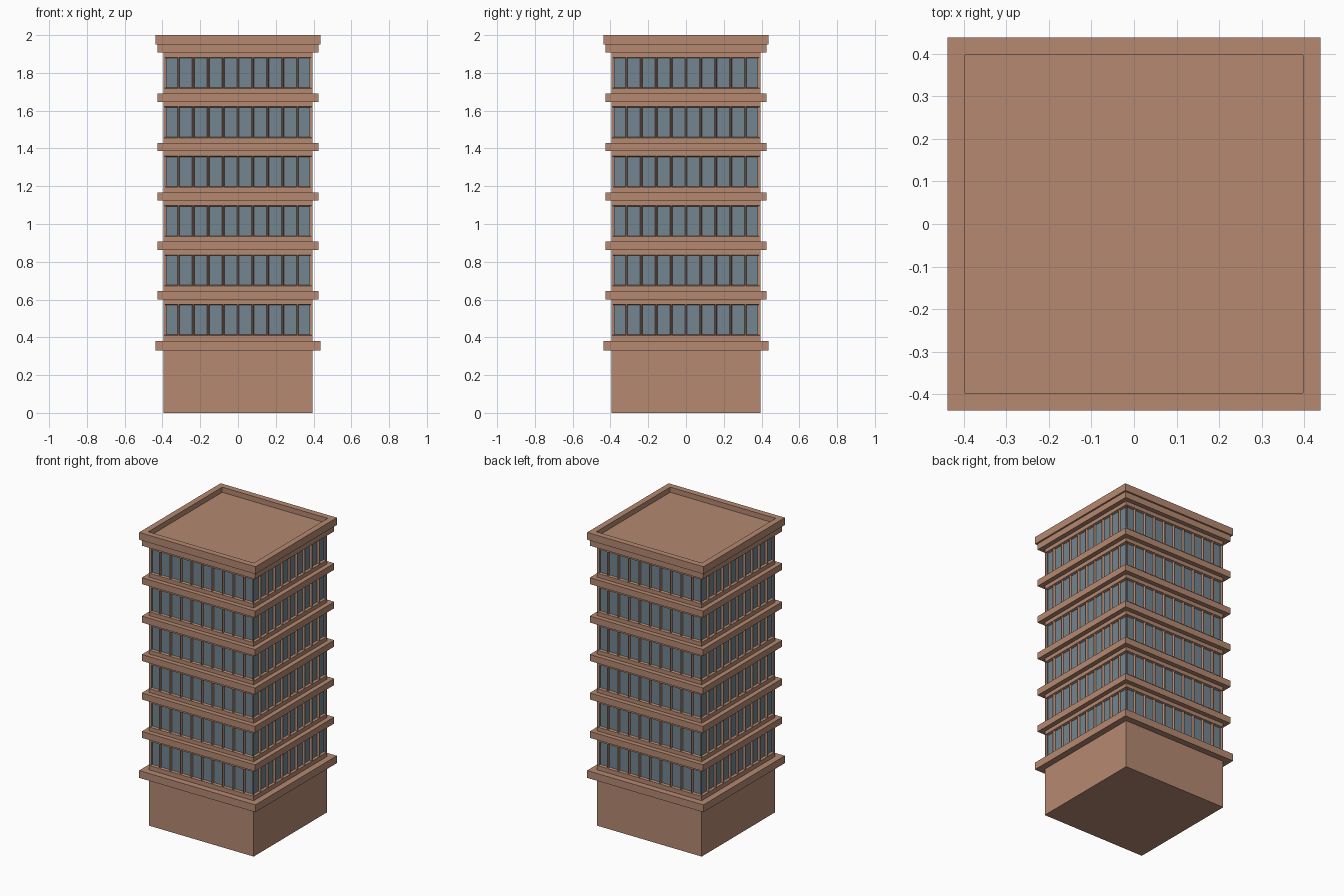
import bpy, bmesh
from mathutils import Matrix, Vector

if "Cube" in bpy.data.objects:
    bpy.data.objects.remove(bpy.data.objects["Cube"])

def material(name, rgb):
    m = bpy.data.materials.new(name)
    m.diffuse_color = (*rgb, 1)
    m.use_nodes = True
    m.node_tree.nodes["Principled BSDF"].inputs["Base Color"].default_value = m.diffuse_color
    return m

STONE = material("stone", (0.46, 0.25, 0.165))
GLASS = material("glass", (0.17, 0.235, 0.28))

def finish(bm, name, mats):
    me = bpy.data.meshes.new(name)
    bm.to_mesh(me)
    bm.free()
    for m in mats:
        me.materials.append(m)
    ob = bpy.data.objects.new(name, me)
    bpy.context.collection.objects.link(ob)
    return ob

def block(bm, half, z0, z1):
    mat = Matrix.Translation((0, 0, (z0 + z1) / 2)) @ Matrix.Diagonal((2 * half, 2 * half, z1 - z0, 1))
    return bmesh.ops.create_cube(bm, size=1, matrix=mat)["verts"]

def slab(name, half, z0, z1):
    bm = bmesh.new()
    block(bm, half, z0, z1)
    return finish(bm, name, [STONE])

WALL, BAND, RIM = 0.394, 0.426, 0.4375
FLOORS, PITCH, BAYS = 6, 0.2615, 10

def window_storey(name, z0, z1, sill, head):
    """Square ring of wall, each side split into bays with recessed glass."""
    bm = bmesh.new()
    bays = []
    levels = [z0, sill, head, z1]
    for side in range(4):
        rot = Matrix.Rotation(side * 1.5707963267948966, 3, 'Z')
        for i in range(BAYS):
            xa, xb = [WALL * (2 * k / BAYS - 1) for k in (i, i + 1)]
            for j in range(3):
                za, zb = levels[j], levels[j + 1]
                pts = [(xa, za), (xb, za), (xb, zb), (xa, zb)]
                f = bm.faces.new([bm.verts.new(rot @ Vector((x, -WALL, z))) for x, z in pts])
                if j == 1:
                    bays.append(f)
    bmesh.ops.remove_doubles(bm, verts=bm.verts[:], dist=1e-5)
    bm.normal_update()
    bays = [f for f in bays if f.is_valid]
    # flat mullion face, then a sloped reveal down to the pane
    bmesh.ops.inset_individual(bm, faces=bays, thickness=0.003, depth=0)
    bm.normal_update()
    bmesh.ops.inset_individual(bm, faces=bays, thickness=0.006, depth=-0.015)
    for f in bays:
        f.material_index = 1
    # join the flat wall strips above and below the windows
    bmesh.ops.dissolve_limit(bm, angle_limit=0.01, verts=bm.verts[:], edges=bm.edges[:],
                             delimit={'MATERIAL'})
    return finish(bm, name, [STONE, GLASS])

# Ground storey and its ledge
slab("base", WALL, 0, 0.335)
slab("base_ledge", RIM, 0.33, 0.38)

# Window storeys, each capped by a projecting band
for n in range(FLOORS):
    band = 0.601 + n * PITCH
    low = band - PITCH + 0.04
    window_storey(f"window_storey_{n + 1}", low, band + 0.002, band - 0.193, band - 0.024)
    slab(f"floor_band_{n + 1}", BAND, band, band + (0.044 if n < FLOORS - 1 else 0.046))

# Parapet with sunken roof
bm = bmesh.new()
block(bm, RIM, 1.95, 2.0)
bm.normal_update()
top = max(bm.faces, key=lambda f: f.calc_center_median().z)
bmesh.ops.inset_region(bm, faces=[top], thickness=RIM - 0.38)
bmesh.ops.translate(bm, verts=top.verts[:], vec=(0, 0, 0))
res = bmesh.ops.extrude_discrete_faces(bm, faces=[top])["faces"]
bmesh.ops.translate(bm, verts=res[0].verts[:], vec=(0, 0, -0.035))
finish(bm, "parapet_roof", [STONE])
